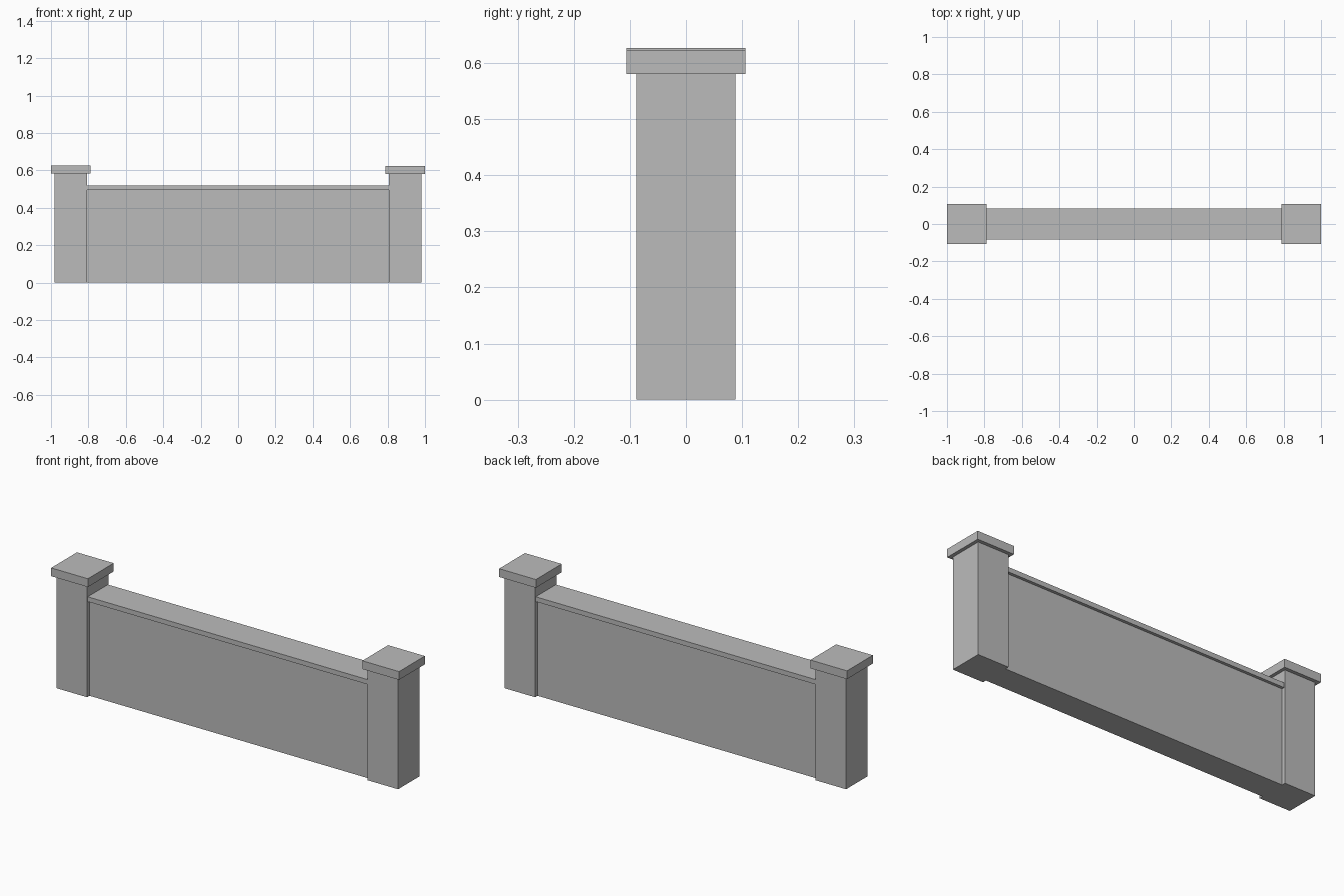
import bpy

if "Cube" in bpy.data.objects:
    bpy.data.objects.remove(bpy.data.objects["Cube"])

stone = bpy.data.materials.new("grey stone")
stone.diffuse_color = (0.5, 0.5, 0.5, 1)
stone.use_nodes = True
stone.node_tree.nodes["Principled BSDF"].inputs["Base Color"].default_value = stone.diffuse_color


def box(name, x0, x1, half_depth, z0, z1):
    """Axis-aligned block, centred on y = 0."""
    bpy.ops.mesh.primitive_cube_add(size=1, location=((x0 + x1) / 2, 0, (z0 + z1) / 2))
    obj = bpy.context.object
    obj.name = name
    obj.scale = (x1 - x0, 2 * half_depth, z1 - z0)
    bpy.ops.object.transform_apply(location=False, rotation=False, scale=True)
    obj.data.materials.append(stone)
    return obj


# Recessed wall panel and the coping along its top
box("wall_panel", -0.806, 0.806, 0.068, 0, 0.495)
box("wall_coping", -0.806, 0.806, 0.083, 0.495, 0.52)

# End pillars with overhanging caps; the left one is a touch taller
for side, sign, top in (("left", -1, 0.584), ("right", 1, 0.58)):
    x0, x1 = sorted((sign * 0.806, sign * 0.982))
    box(side + "_pillar", x0, x1, 0.088, 0, top)
    x0, x1 = sorted((sign * 0.789, sign * 1.0))
    box(side + "_cap", x0, x1, 0.106, top, top + 0.043)
